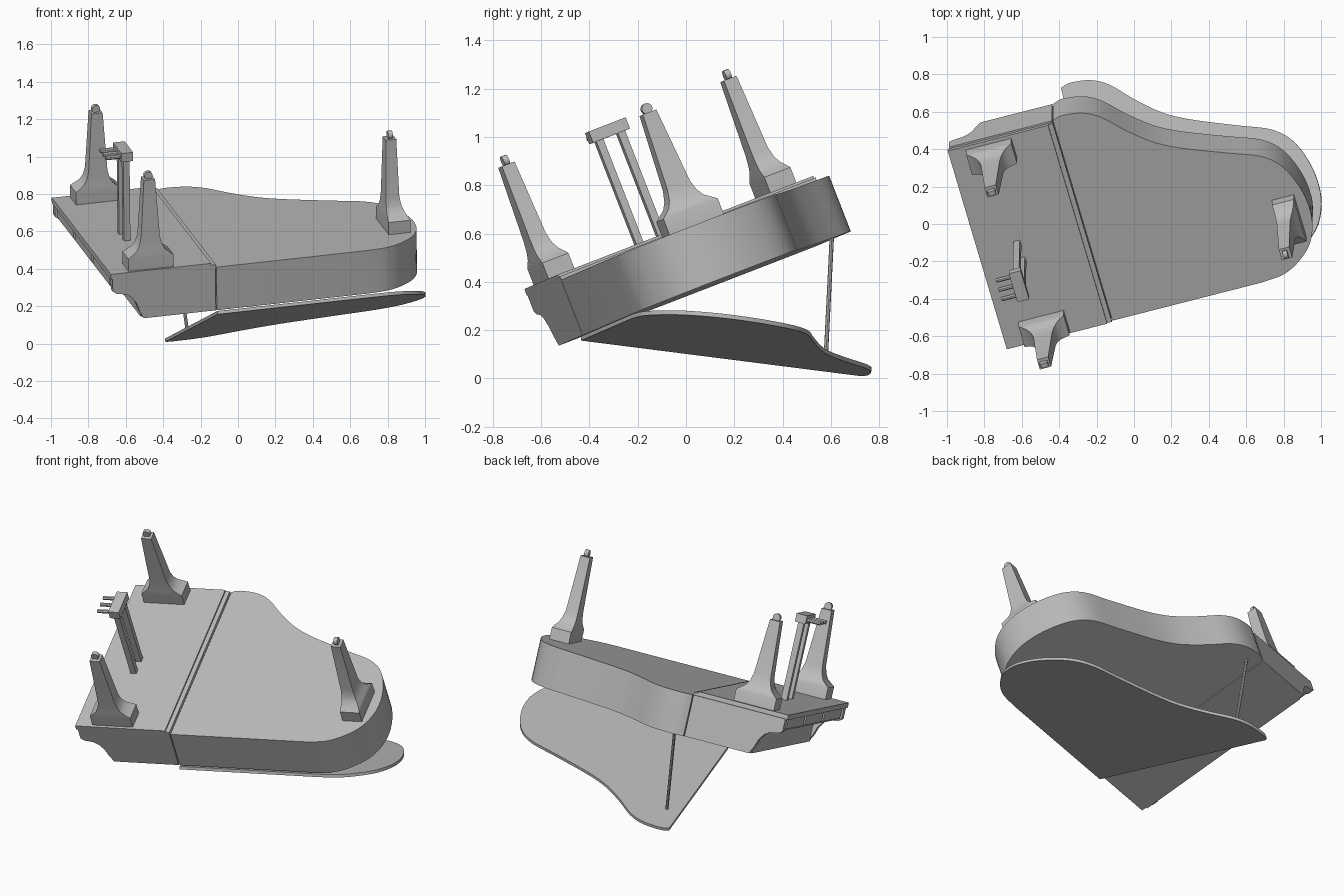
import bpy, bmesh, math
from mathutils import Vector, Matrix

if "Cube" in bpy.data.objects:
    bpy.data.objects.remove(bpy.data.objects["Cube"])

# Tilted frame of the overturned piano: U runs keyboard to tail,
# V runs across the keyboard, N points out of the underside
U = Vector((0.963, 0.246, 0.106)).normalized()
V = Vector((-0.271, 0.898, 0.347))
V = (V - U * V.dot(U)).normalized()
N = U.cross(V)
ORIGIN = Vector((-0.68, -0.67, 0.37))

grey = bpy.data.materials.new("grey")
grey.diffuse_color = (0.5, 0.5, 0.5, 1)
grey.use_nodes = True
grey.node_tree.nodes["Principled BSDF"].inputs["Base Color"].default_value = grey.diffuse_color


def P(a, b, n):
    return ORIGIN + U * a + V * b + N * n


def finish(name, bm):
    bmesh.ops.recalc_face_normals(bm, faces=bm.faces)
    mesh = bpy.data.meshes.new(name)
    bm.to_mesh(mesh)
    bm.free()
    mesh.materials.append(grey)
    mesh.shade_smooth()
    mesh.set_sharp_from_angle(angle=math.radians(30))
    obj = bpy.data.objects.new(name, mesh)
    bpy.context.collection.objects.link(obj)
    return obj


def loft(name, rings):
    """Skin equal-sized closed rings of points and cap both ends."""
    bm = bmesh.new()
    rows = [[bm.verts.new(p) for p in ring] for ring in rings]
    k = len(rows[0])
    for r0, r1 in zip(rows, rows[1:]):
        for i in range(k):
            j = (i + 1) % k
            bm.faces.new((r0[i], r0[j], r1[j], r1[i]))
    bm.faces.new(rows[0])
    bm.faces.new(rows[-1])
    return finish(name, bm)


def prism(name, ring, direction):
    return loft(name, [ring, [p + direction for p in ring]])


def box(name, a0, a1, b0, b1, n0, n1):
    ring = [P(a0, b0, n0), P(a1, b0, n0), P(a1, b1, n0), P(a0, b1, n0)]
    return prism(name, ring, N * (n1 - n0))


def rod(name, p, q, r, sides=8):
    d = (q - p).normalized()
    x = d.orthogonal().normalized()
    y = d.cross(x)
    ring = [p + (x * math.cos(t) + y * math.sin(t)) * r
            for t in (2 * math.pi * i / sides for i in range(sides))]
    return prism(name, ring, q - p)


def smooth_path(pts, steps=4):
    """Catmull-Rom curve through the points."""
    v = [Vector(p) for p in pts]
    v = [2 * v[0] - v[1]] + v + [2 * v[-1] - v[-2]]
    out = []
    for i in range(1, len(v) - 2):
        p0, p1, p2, p3 = v[i - 1:i + 3]
        for s in range(steps):
            t = s / steps
            out.append(0.5 * (2 * p1 + (p2 - p0) * t
                       + (2 * p0 - 5 * p1 + 4 * p2 - p3) * t * t
                       + (3 * p1 - p0 - 3 * p2 + p3) * t ** 3))
    return out + [v[-2]]


BOTTOM, TOP, SPLIT, WIDTH = -0.025, -0.272, 0.583, 1.19

# Curved tail of the case
curve = smooth_path([
    (0.586, 1.19), (0.64, 1.205), (0.75, 1.19), (0.84, 1.14), (0.945, 1.035),
    (1.07, 0.93), (1.21, 0.855), (1.44, 0.763), (1.608, 0.696), (1.706, 0.60),
    (1.765, 0.44), (1.772, 0.283), (1.725, 0.151), (1.638, 0.064),
    (1.54, 0.014), (1.42, 0.0)])
outline = [Vector((0.586, 0.0))] + curve
outline.reverse()
prism("tail_case", [P(p.x, p.y, BOTTOM) for p in outline], N * (TOP - BOTTOM))

# Keyboard end of the case with two scooped cheeks
box("front_case", 0.17, 0.58, 0.03, WIDTH - 0.03, BOTTOM, TOP)
cheek = [(0.58, BOTTOM), (0.01, BOTTOM), (0.01, -0.10), (0.03, -0.115),
         (0.085, -0.125), (0.115, -0.145), (0.14, -0.18), (0.158, -0.23),
         (0.18, TOP), (0.58, TOP)]
for side, b in (("front", 0.0), ("back", WIDTH - 0.04)):
    prism(side + "_cheek", [P(a, b, n) for a, n in cheek], V * 0.04)

# Keybed, bottom plate and its step
box("keybed", 0.02, 0.20, 0.03, WIDTH - 0.03, BOTTOM, -0.10)
for i in range(3):
    b = 0.07 + i * 0.36
    box("keybed_panel", 0.012, 0.021, b, b + 0.33, -0.035, -0.09)
box("bottom_plate", 0.0, 0.557, 0.0, 1.18, -0.03, 0.0)
box("plate_step", 0.55, SPLIT, 0.0, 1.18, -0.03, -0.010)

# Open lid, hinged along the straight side
W = Vector((-0.227, 0.967, -0.122))
W = (W - U * W.dot(U)).normalized()
M = U.cross(W)
hinge = P(0, 0, TOP - 0.006)
lid = [hinge + U * (SPLIT + (p.x - SPLIT) * 1.03) + W * (p.y * 1.012 - 0.01)
       for p in outline]
prism("lid", lid, M * -0.018)
rod("lid_prop", Vector((-0.345, 0.605, 0.60)), Vector((-0.27, 0.578, 0.06)), 0.009)

# Legs: height, half width, inner and outer depth of each section
sections = [(0, 0.125, -0.045, 0.075), (0.07, 0.125, -0.045, 0.075),
            (0.085, 0.105, -0.044, 0.068), (0.105, 0.08, -0.042, 0.056),
            (0.135, 0.063, -0.040, 0.044), (0.18, 0.052, -0.038, 0.036),
            (0.505, 0.031, -0.030, 0.028)]


def leg(name, a, b, n, wide, deep):
    base = P(a, b, n)
    loft(name, [[base + N * h + wide * x + deep * y
                 for x, y in ((-w, k0), (w, k0), (w, k1), (-w, k1))]
                for h, w, k0, k1 in sections])
    hub = base + N * 0.522
    rod(name + "_caster", hub - deep * 0.012, hub + deep * 0.012, 0.023, 14)


leg("front_leg", 0.228, 0.06, 0.0, U, V)
leg("back_leg", 0.222, 1.085, 0.0, U, V)
leg("tail_leg", 1.64, 0.315, BOTTOM, V, U)

# Pedal lyre: two posts, a block and three pedals
for b in (0.47, 0.57):
    box("lyre_post", 0.20, 0.235, b - 0.016, b + 0.016, -0.01, 0.47)
box("lyre_block", 0.185, 0.25, 0.435, 0.605, 0.46, 0.51)
for b in (0.465, 0.52, 0.575):
    rod("pedal", P(0.19, b, 0.482), P(0.105, b, 0.482), 0.012)
